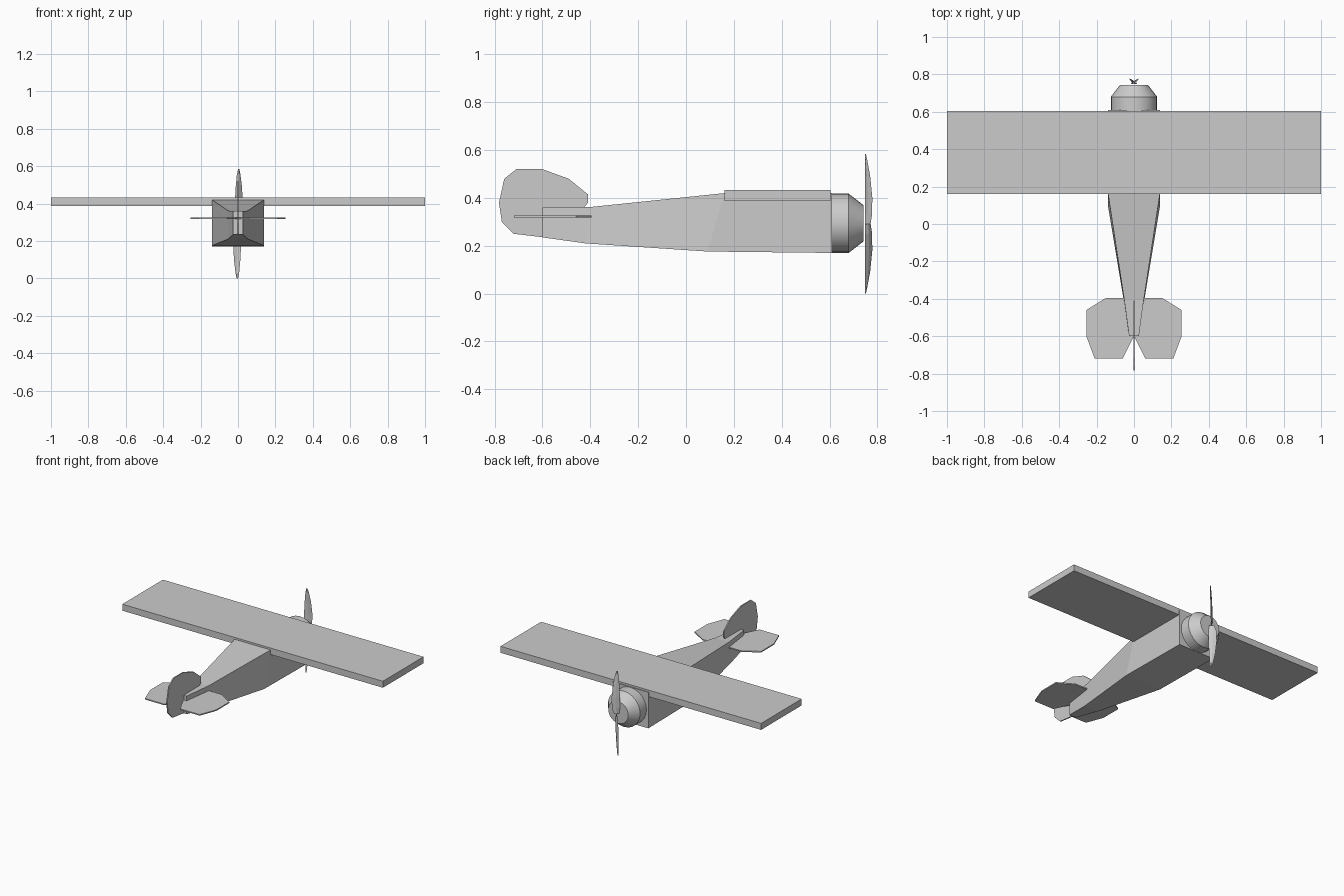
import bpy, bmesh, math
from mathutils import Vector

if "Cube" in bpy.data.objects:
    bpy.data.objects.remove(bpy.data.objects["Cube"])


def make(name, verts, faces):
    mesh = bpy.data.meshes.new(name)
    bm = bmesh.new()
    vs = [bm.verts.new(v) for v in verts]
    for f in faces:
        bm.faces.new([vs[i] for i in f])
    bmesh.ops.recalc_face_normals(bm, faces=bm.faces)
    bm.to_mesh(mesh)
    bm.free()
    ob = bpy.data.objects.new(name, mesh)
    bpy.context.collection.objects.link(ob)
    return ob


def loft(name, rings):
    """Skin equal-sized closed rings and cap both ends."""
    n = len(rings[0])
    verts = [v for r in rings for v in r]
    faces = [list(range(n)), [len(verts) - n + i for i in range(n)]]
    for k in range(len(rings) - 1):
        for i in range(n):
            j = (i + 1) % n
            faces.append([k * n + i, k * n + j, (k + 1) * n + j, (k + 1) * n + i])
    return make(name, verts, faces)


# Fuselage: box sections as half width, top (y, z), bottom (y, z)
sections = [
    (0.138, (0.61, 0.42), (0.61, 0.17)),
    (0.138, (0.16, 0.42), (0.09, 0.176)),
    (0.053, (-0.40, 0.362), (-0.42, 0.21)),
    (0.026, (-0.60, 0.36), (-0.60, 0.235)),
]
loft("fuselage", [[(-w, *t), (w, *t), (w, *b), (-w, *b)] for w, t, b in sections])

# Wing: one straight slab
loft("wing", [[(x, 0.16, 0.388), (x, 0.605, 0.388), (x, 0.605, 0.433), (x, 0.16, 0.433)]
              for x in (-1, 1)])

# Engine cowl: short drum with a tapered nose
SIDES = 24
cowl = loft("engine_cowl", [
    [(r * math.cos(2 * math.pi * i / SIDES), y, 0.294 + r * math.sin(2 * math.pi * i / SIDES))
     for i in range(SIDES)]
    for y, r in ((0.605, 0.124), (0.68, 0.124), (0.742, 0.076))])
bpy.context.view_layer.objects.active = cowl
cowl.select_set(True)
bpy.ops.object.shade_smooth_by_angle(angle=math.radians(30))

# Tailplane: half outline mirrored across the centre
half = [(0.15, -0.395), (0.255, -0.46), (0.255, -0.60), (0.21, -0.72), (0.06, -0.72)]
outline = half + [(0, -0.60)] + [(-x, y) for x, y in reversed(half)]
loft("tailplane", [[(x, y, z) for x, y in outline] for z in (0.319, 0.327)])

# Fin and rudder
fin = [(-0.43, 0.355), (-0.41, 0.38), (-0.41, 0.415), (-0.49, 0.48), (-0.60, 0.52),
       (-0.71, 0.52), (-0.76, 0.48), (-0.782, 0.38), (-0.77, 0.30), (-0.72, 0.25),
       (-0.60, 0.236), (-0.60, 0.355)]
loft("fin_and_rudder", [[(x, y, z) for y, z in fin] for x in (-0.004, 0.004)])

# Propeller: pitched blade, repeated by a half turn about the shaft
# stations: height above shaft, trailing edge (x, y), leading edge (x, y)
stations = [
    (0.000, (-0.011, 0.748), (0.011, 0.772)),
    (0.040, (-0.017, 0.748), (0.024, 0.778)),
    (0.110, (-0.017, 0.748), (0.026, 0.779)),
    (0.200, (-0.012, 0.748), (0.021, 0.770)),
    (0.265, (-0.006, 0.748), (0.013, 0.758)),
    (0.292, (0.000, 0.748), (0.007, 0.752)),
]
for name, s in (("propeller_blade_upper", 1), ("propeller_blade_lower", -1)):
    rings = []
    for h, t, l in stations:
        a, b = Vector(t), Vector(l)
        d = (b - a).normalized()
        n = Vector((-d.y, d.x)) * 0.003
        mid = (a + b) / 2
        rings.append([(s * p.x, p.y, 0.292 + s * h) for p in (a, mid + n, b, mid - n)])
    loft(name, rings)
